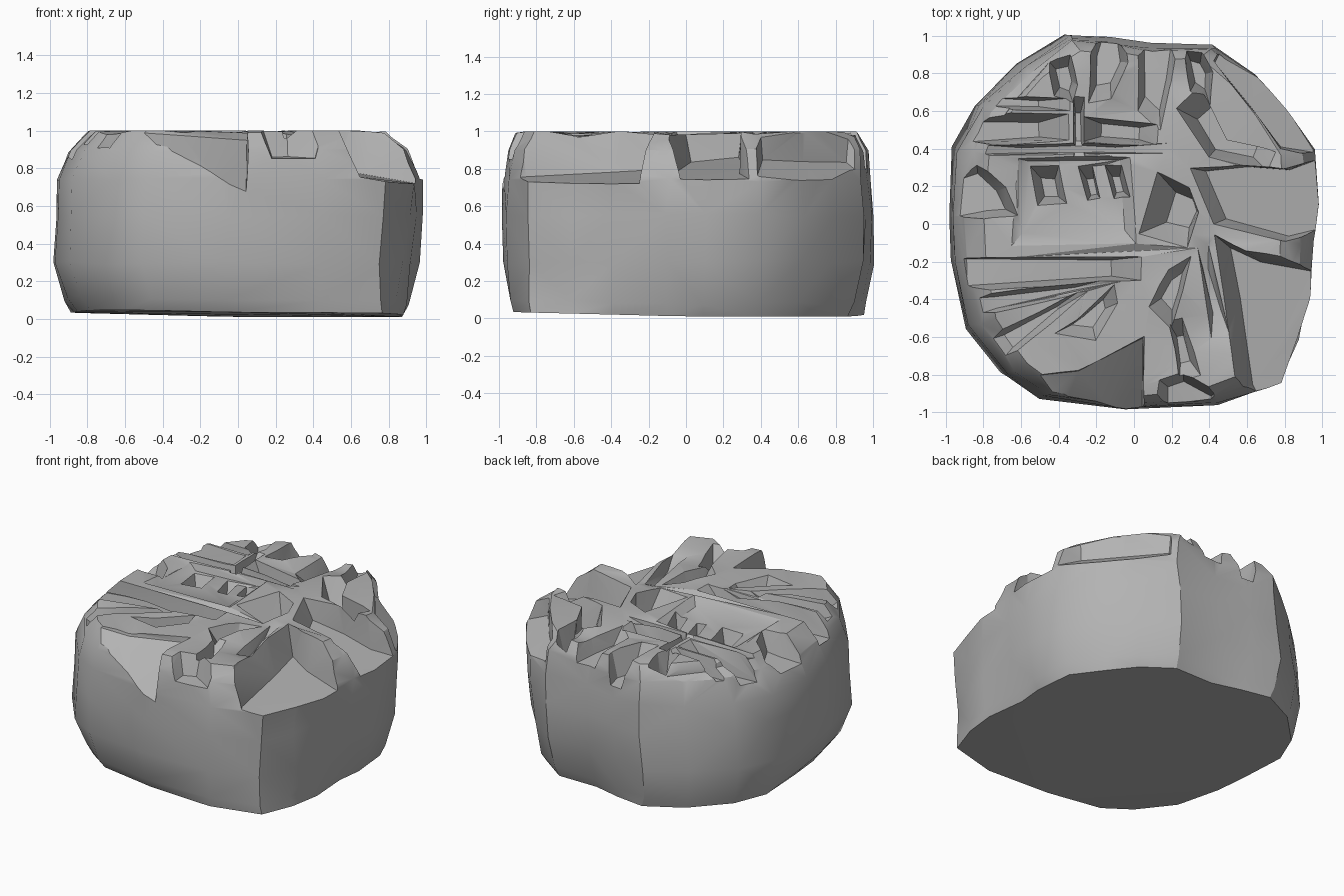
import bpy, bmesh, random
from mathutils import Vector, noise

random.seed(4)
if "Cube" in bpy.data.objects:
    bpy.data.objects.remove(bpy.data.objects["Cube"])

stone = bpy.data.materials.new("grey stone")
stone.use_nodes = True
GREY = (0.45, 0.45, 0.45, 1)
stone.diffuse_color = GREY
stone.node_tree.nodes["Principled BSDF"].inputs["Base Color"].default_value = GREY


def make(name, bm):
    bmesh.ops.triangulate(bm, faces=bm.faces)
    bmesh.ops.recalc_face_normals(bm, faces=bm.faces)
    mesh = bpy.data.meshes.new(name)
    bm.to_mesh(mesh)
    bm.free()
    ob = bpy.data.objects.new(name, mesh)
    bpy.context.collection.objects.link(ob)
    mesh.materials.append(stone)
    return ob


def loft(name, rings):
    bm = bmesh.new()
    loops = [[bm.verts.new(p) for p in ring] for ring in rings]
    n = len(loops[0])
    for a, b in zip(loops, loops[1:]):
        for i in range(n):
            j = (i + 1) % n
            bm.faces.new((a[i], a[j], b[j], b[i]))
    bm.faces.new(loops[0][::-1])
    bm.faces.new(loops[-1])
    return make(name, bm)


# Rough round block: one plan outline, scaled ring by ring, with two diagonal corners flared at the foot
plan = [(-.35, 1), (-.13, .99), (.1, .95), (.43, .95), (.65, .8), (.8, .62), (.97, .4),
        (1, .1), (.96, -.1), (.94, -.4), (.88, -.62), (.78, -.84), (.45, -.96), (-.05, -.99),
        (-.5, -.93), (-.7, -.8), (-.9, -.55), (-.98, -.2), (-.99, .05), (-.95, .4), (-.83, .62), (-.6, .85)]
levels = [(.01, .87, .91, .0, .17), (.08, .91, .94, -.01, .12), (.3, .98, .99, -.02, .04), (.55, .98, 1, 0, 0),
          (.74, .985, .99, .01, 0), (.9, .92, .965, .01, 0), (1, .81, .92, 0, 0)]
rings = []
for k, (z, sx, sy, dx, flare) in enumerate(levels):
    wob = 0.01 if 0 < k < 6 else 0
    tilt = .025 if k < 2 else 0
    ring = []
    for x, y in plan:
        f = flare * max(0, -x * y)
        ring.append((x * (sx + f) + dx + random.uniform(-wob, wob),
                     y * (sy + f * .7) + random.uniform(-wob, wob),
                     z + random.uniform(-wob, wob) + tilt * (max(-y, 0) + max(-x, 0))))
    rings.append(ring)
block = loft("carved_stone", rings)
bpy.context.view_layer.objects.active = block
block.select_set(True)


# Cut a pocket: plan outline, floor height at the centre, floor slope, floor size and shift
def carve(outline, floor, slope=(0, 0), size=.6, shift=(0, 0)):
    pts = [Vector(p) for p in outline]
    c = sum(pts, Vector((0, 0))) / len(pts)
    low = [c + (p - c) * size + Vector(shift) for p in pts]
    tool = loft("cutter", [
        [(p.x, p.y, min(.99, floor + (p - c).dot(Vector(slope)))) for p in low],
        [(p.x, p.y, 1.005) for p in pts],
        [(p.x, p.y, 1.2) for p in pts]])
    mod = block.modifiers.new("carve", 'BOOLEAN')
    mod.operation = 'DIFFERENCE'
    mod.solver = 'EXACT'
    mod.object = tool
    bpy.ops.object.modifier_apply(modifier=mod.name)
    bpy.data.objects.remove(tool)


# Cut a tapered groove between two points
def groove(a, b, wa, wb, floor, size=.45, side=0):
    a, b = Vector(a), Vector(b)
    n = (b - a).orthogonal().normalized()
    carve([a + n * wa, a - n * wa, b - n * wb, b + n * wb], floor, size=size, shift=n * side)


# Lowered sectors on the left flank of the block
carve([(.42, -.05), (.47, -.35), (.54, -.88), (.66, -1.1), (1.1, -1.0), (1.15, -.2), (.9, -.2), (.6, -.14)],
      .75, (-.17, .03), .88, (.06, -.02))
carve([(.3, .3), (.55, .32), (.8, .3), (1.15, .42), (1.15, -.02), (.8, -.1), (.42, .0)], .79, (-.2, 0), .88, (.03, 0))

# Broken rim on the two back corners
carve([(.42, .86), (.62, .62), (.78, .4), (1.2, .32), (1.2, 1.2), (.6, 1.2)], .66, (-.6, -.5), .97)
carve([(-.8, .42), (-.62, .66), (-.45, .85), (-.4, 1.2), (-1.2, 1.2), (-1.2, .42)], .77, (.6, -.6), .97)
carve([(.22, .62), (.34, .72), (.5, .45), (.76, .38), (.72, .28), (.4, .36)], .81, size=.6)
carve([(.25, .95), (.3, .7), (.4, .62), (.42, .8), (.36, .92)], .82, size=.45)
carve([(.02, 1.1), (.02, .6), (.14, .5), (.2, .75), (.24, 1.1)], .88, (0, -.08), .65)

# Front rim scoops
carve([(-.58, -.8), (-.3, -.78), (.05, -.6), (.07, -1.2), (-.58, -1.2)], .87, (-.45, .75), .97)
carve([(.1, -1.15), (.14, -.82), (.26, -.78), (.46, -.9), (.5, -1.15)], .85, (0, .1), .7)

# Shallow recess with square pits in the middle band
carve([(-.66, -.12), (-.62, .35), (-.02, .36), (.02, -.12)], .96, size=.8, shift=(0, .03))
for x0, x1, y0, y1 in [(-.57, -.34, .09, .33), (-.31, -.17, .12, .32), (-.17, -.02, .12, .33)]:
    carve([(x0, y1), (x0 + .06, y0), (x1, y0 + .01), (x1 - .05, y1)], .83, size=.42, shift=(.01, -.02))
carve([(.02, -.06), (.12, .28), (.3, .2), (.35, .06), (.28, -.12)], .83, size=.5, shift=(.05, 0))
carve([(-1.05, .26), (-.84, .33), (-.68, .2), (-.6, .05), (-.76, .04), (-1.05, -.02)], .84, (.12, 0), .65)

# Long cross grooves
groove((-1.05, -.27), (.05, -.24), .1, .06, .85, .7, .01)
groove((-1.05, .5), (-.34, .51), .1, .07, .83, .55, -.01)
groove((-.27, .5), (.13, .48), .07, .06, .84, .5)
groove((-.95, .66), (-.33, .63), .05, .035, .88)
groove((-.9, .39), (.2, .4), .03, .03, .93)

# Upright pits at the back rim
carve([(-.47, .88), (-.34, .9), (-.3, .74), (-.32, .64), (-.42, .68)], .84, size=.5)
carve([(-.24, .64), (-.23, .9), (-.17, 1.1), (-.05, 1.1), (-.03, .85), (-.12, .66)], .81, (0, -.1), .6)
groove((-.29, .34), (-.29, .68), .03, .03, .9)

# Fan of grooves on the front half
groove((-.05, -.29), (-1.0, -.47), .015, .07, .9)
groove((-.25, -.34), (-.82, -.73), .015, .09, .87)
carve([(-.42, -.58), (-.3, -.5), (-.1, -.32), (-.08, -.42), (-.2, -.62)], .87, size=.5)
carve([(.08, -.44), (.18, -.24), (.3, -.16), (.26, -.36), (.2, -.56)], .86, size=.5)
groove((.22, -.5), (.3, -.82), .04, .06, .88)
groove((.36, -.1), (.46, -.6), .03, .05, .91)

# Weathered surface: tilt the plateaus and roughen the edges
bm = bmesh.new()
bm.from_mesh(block.data)
bmesh.ops.triangulate(bm, faces=bm.faces)
for v in bm.verts:
    if v.co.z > .12:
        high = max(0, min(1, (v.co.z - .8) * 5))
        rough = noise.noise_vector(v.co * 4)
        v.co.x += rough.x * .015
        v.co.y += rough.y * .015
        v.co.z -= .05 * high * max(0, rough.z + .1)
bm.to_mesh(block.data)
bm.free()
bpy.ops.object.shade_smooth_by_angle(angle=0.5)
